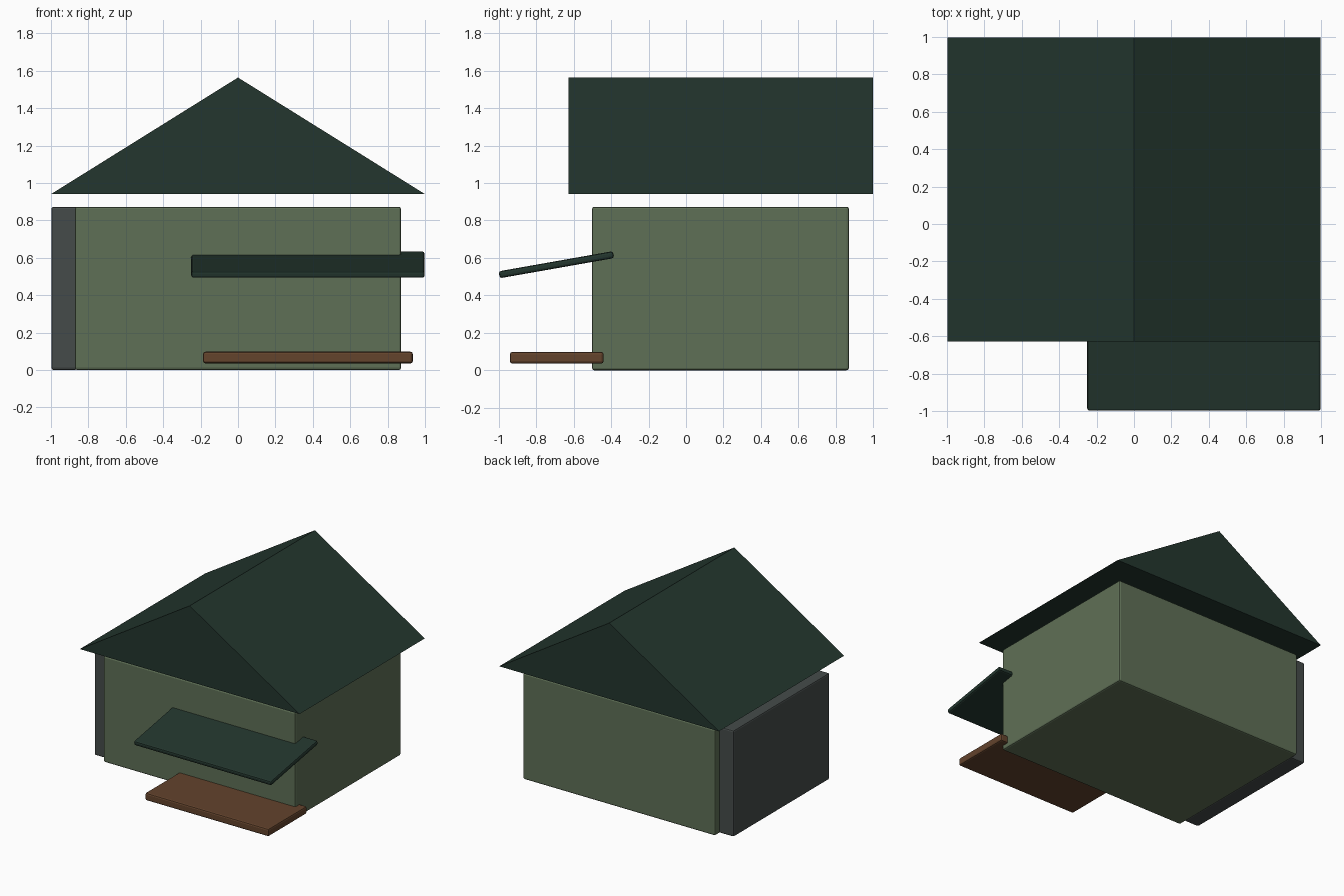
import bpy
import math

cube = bpy.data.objects.get("Cube")
if cube:
    bpy.data.objects.remove(cube, do_unlink=True)


def make_material(name, srgb):
    linear = [((c / 255 + 0.055) / 1.055) ** 2.4 for c in srgb] + [1.0]
    mat = bpy.data.materials.new(name)
    mat.use_nodes = True
    mat.diffuse_color = linear
    bsdf = mat.node_tree.nodes["Principled BSDF"]
    bsdf.inputs["Base Color"].default_value = linear
    bsdf.inputs["Roughness"].default_value = 0.9
    return mat


olive = make_material("olive_green", (95, 112, 86))
pine = make_material("dark_pine_green", (35, 54, 46))
brown = make_material("wood_brown", (99, 67, 44))
grey = make_material("slate_grey", (69, 75, 74))


def bevelled_box(name, x, y, z, mat, tilt=0):
    """Box spanning the given (low, high) ranges, tilted about its centre."""
    spans = (x, y, z)
    bpy.ops.mesh.primitive_cube_add(size=1, location=[sum(s) / 2 for s in spans])
    ob = bpy.context.object
    ob.name = name
    ob.scale = [s[1] - s[0] for s in spans]
    bpy.ops.object.transform_apply(location=False, rotation=False, scale=True)
    ob.rotation_euler.x = math.radians(tilt)
    ob.data.materials.append(mat)
    bevel = ob.modifiers.new("soft_edges", "BEVEL")
    bevel.width = 0.0125
    bevel.segments = 2
    return ob


def gable_prism(name, half_width, y, eave, ridge, mat):
    """Closed triangular prism with its ridge along y."""
    profile = [(-half_width, eave), (half_width, eave), (0, ridge)]
    verts = [(px, py, pz) for py in y for px, pz in profile]
    faces = [(0, 1, 2), (5, 4, 3)]
    faces += [(i, i + 3, (i + 1) % 3 + 3, (i + 1) % 3) for i in range(3)]
    mesh = bpy.data.meshes.new(name)
    mesh.from_pydata(verts, [], faces)
    mesh.materials.append(mat)
    ob = bpy.data.objects.new(name, mesh)
    bpy.context.collection.objects.link(ob)
    return ob


# House body and the grey slab against its right wall
bevelled_box("house_body", (-0.872, 0.872), (-0.502, 0.87), (0, 0.873), olive)
bevelled_box("side_slab", (-0.998, -0.86), (-0.44, 0.808), (0, 0.873), grey)

# Floating gable roof
gable_prism("gable_roof", 0.998, (-0.627, 0.998), 0.942, 1.564, pine)

# Porch step and sloping awning, both running into the front wall
bevelled_box("porch_step", (-0.187, 0.935), (-0.94, -0.44), (0.036, 0.098), brown)
bevelled_box("porch_awning", (-0.25, 0.998), (-1.002, -0.382), (0.545, 0.5825), pine, tilt=10)
